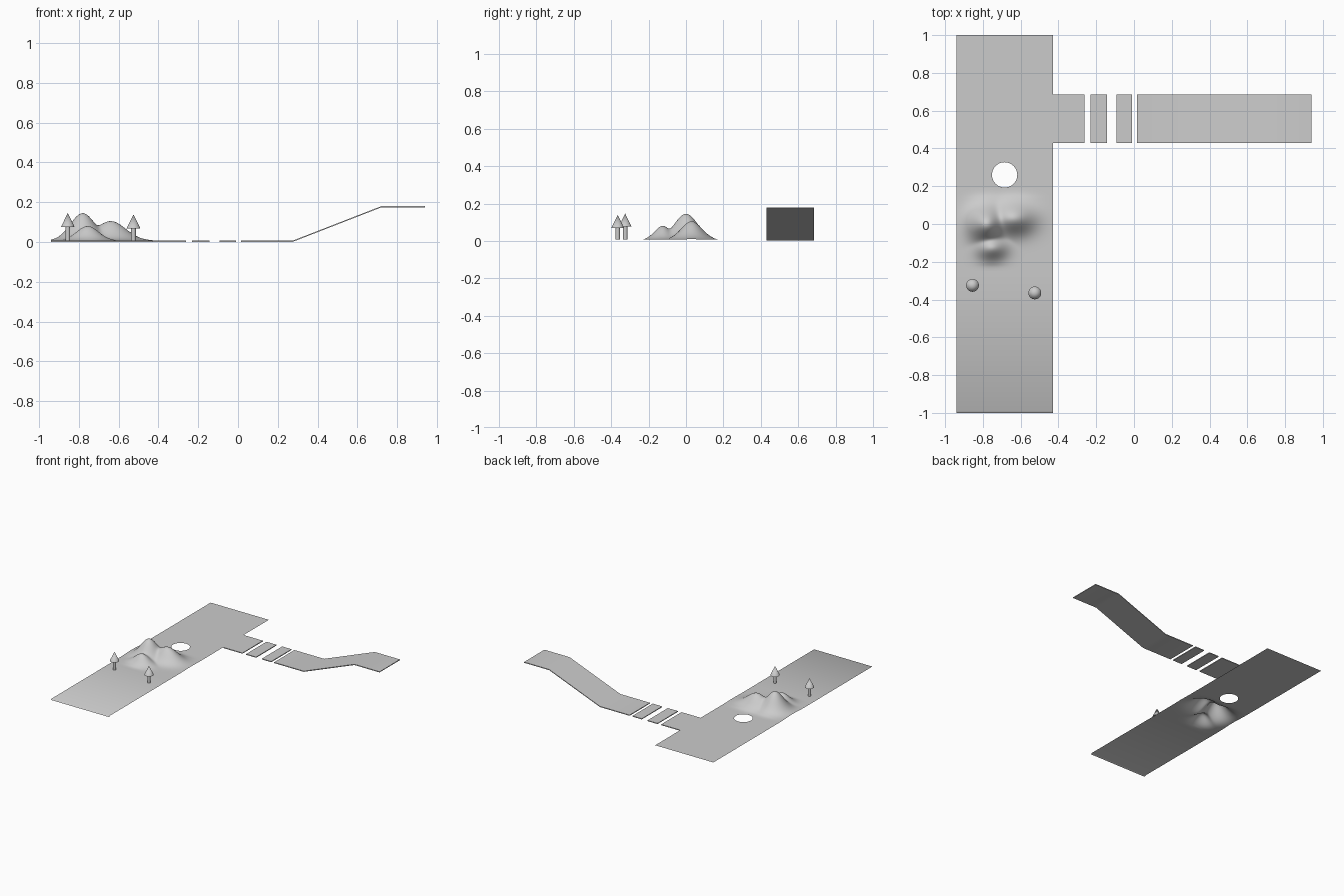
import bpy, bmesh, math

if "Cube" in bpy.data.objects:
    bpy.data.objects.remove(bpy.data.objects["Cube"])

TOP = 0.007           # height of the walking surface
X0, X1 = -0.94, -0.43  # fairway sides


def finish(name, bm, angle=35):
    bmesh.ops.remove_doubles(bm, verts=bm.verts, dist=1e-5)
    me = bpy.data.meshes.new(name)
    bm.to_mesh(me)
    bm.free()
    ob = bpy.data.objects.new(name, me)
    bpy.context.collection.objects.link(ob)
    bpy.ops.object.select_all(action='DESELECT')
    ob.select_set(True)
    bpy.context.view_layer.objects.active = ob
    bpy.ops.object.shade_smooth_by_angle(angle=math.radians(angle))
    return ob


# Three blended hills: x, y, height, spread x, spread y
HILLS = [(-0.78, 0.0, 0.138, 0.062, 0.062),
         (-0.64, 0.03, 0.098, 0.076, 0.055),
         (-0.755, -0.125, 0.073, 0.055, 0.042)]


def hill_height(x, y):
    total = 0
    for hx, hy, h, sx, sy in HILLS:
        g = h * math.exp(-((x - hx) / sx) ** 2 / 2 - ((y - hy) / sy) ** 2 / 2)
        total += g ** 4
    fade = min(1, (0.19 - y) / 0.05, (y + 0.25) / 0.04)
    return total ** 0.25 * max(0, fade)


# Hilly middle of the fairway
bm = bmesh.new()
NX, NY = 64, 56
rows = []
for j in range(NY + 1):
    y = -0.25 + 0.44 * j / NY
    row = []
    for i in range(NX + 1):
        x = X0 + (X1 - X0) * i / NX
        row.append(bm.verts.new((x, y, TOP + hill_height(x, y))))
    rows.append(row)
for j in range(NY):
    for i in range(NX):
        bm.faces.new((rows[j][i], rows[j][i + 1], rows[j + 1][i + 1], rows[j + 1][i]))
finish("hills", bm, 60)

# Front of the fairway with its turned-down lip
bm = bmesh.new()
profile = [(-0.25, TOP), (-0.99, TOP), (-1.0, 0.0)]
pairs = [[bm.verts.new((x, y, z)) for x in (X0, X1)] for y, z in profile]
for a, b in zip(pairs, pairs[1:]):
    bm.faces.new((a[0], b[0], b[1], a[1]))
finish("fairway_front", bm)

# Back of the fairway with the round hole
bm = bmesh.new()
outer = [(X0, 0.19), (X1, 0.19), (X1, 1.0), (X0, 1.0)]
hole = [(-0.685 + 0.067 * math.cos(math.tau * k / 32),
         0.26 + 0.067 * math.sin(math.tau * k / 32)) for k in range(32)]
for loop in (outer, hole):
    vs = [bm.verts.new((x, y, TOP)) for x, y in loop]
    for k in range(len(vs)):
        bm.edges.new((vs[k], vs[(k + 1) % len(vs)]))
bmesh.ops.triangle_fill(bm, edges=bm.edges[:], use_beauty=True, normal=(0, 0, 1))
finish("fairway_back", bm)


# Side path: thin slabs following an x-z line
def slab(name, line, y0=0.43, y1=0.685, thick=0.006):
    bm = bmesh.new()
    rings = []
    for x, z in line:
        rings.append([bm.verts.new(p) for p in
                      ((x, y0, z), (x, y1, z), (x, y1, z - thick), (x, y0, z - thick))])
    for a, b in zip(rings, rings[1:]):
        for k in range(4):
            n = (k + 1) % 4
            bm.faces.new((a[k], b[k], b[n], a[n]))
    bm.faces.new(rings[0])
    bm.faces.new(rings[-1][::-1])
    bmesh.ops.recalc_face_normals(bm, faces=bm.faces)
    finish(name, bm)


slab("path_start", [(X1, TOP), (-0.262, TOP)])
slab("stepping_slab_1", [(-0.23, TOP), (-0.142, TOP)])
slab("stepping_slab_2", [(-0.092, TOP), (-0.01, TOP)])
slab("path_ramp", [(0.015, TOP), (0.275, TOP), (0.72, 0.18), (0.94, 0.18)])


# Trees: trunk plus cone crown
def tree(n, x, y, tip):
    for part, r1, r2, z0, z1 in (("trunk", 0.012, 0.012, TOP, tip - 0.068),
                                 ("crown", 0.034, 0.0, tip - 0.07, tip)):
        bm = bmesh.new()
        bmesh.ops.create_cone(bm, cap_ends=True, segments=24, radius1=r1, radius2=r2,
                              depth=z1 - z0)
        bmesh.ops.translate(bm, verts=bm.verts, vec=(x, y, (z0 + z1) / 2))
        finish(f"tree_{part}_{n}", bm)


tree(1, -0.855, -0.325, 0.146)
tree(2, -0.525, -0.365, 0.139)
